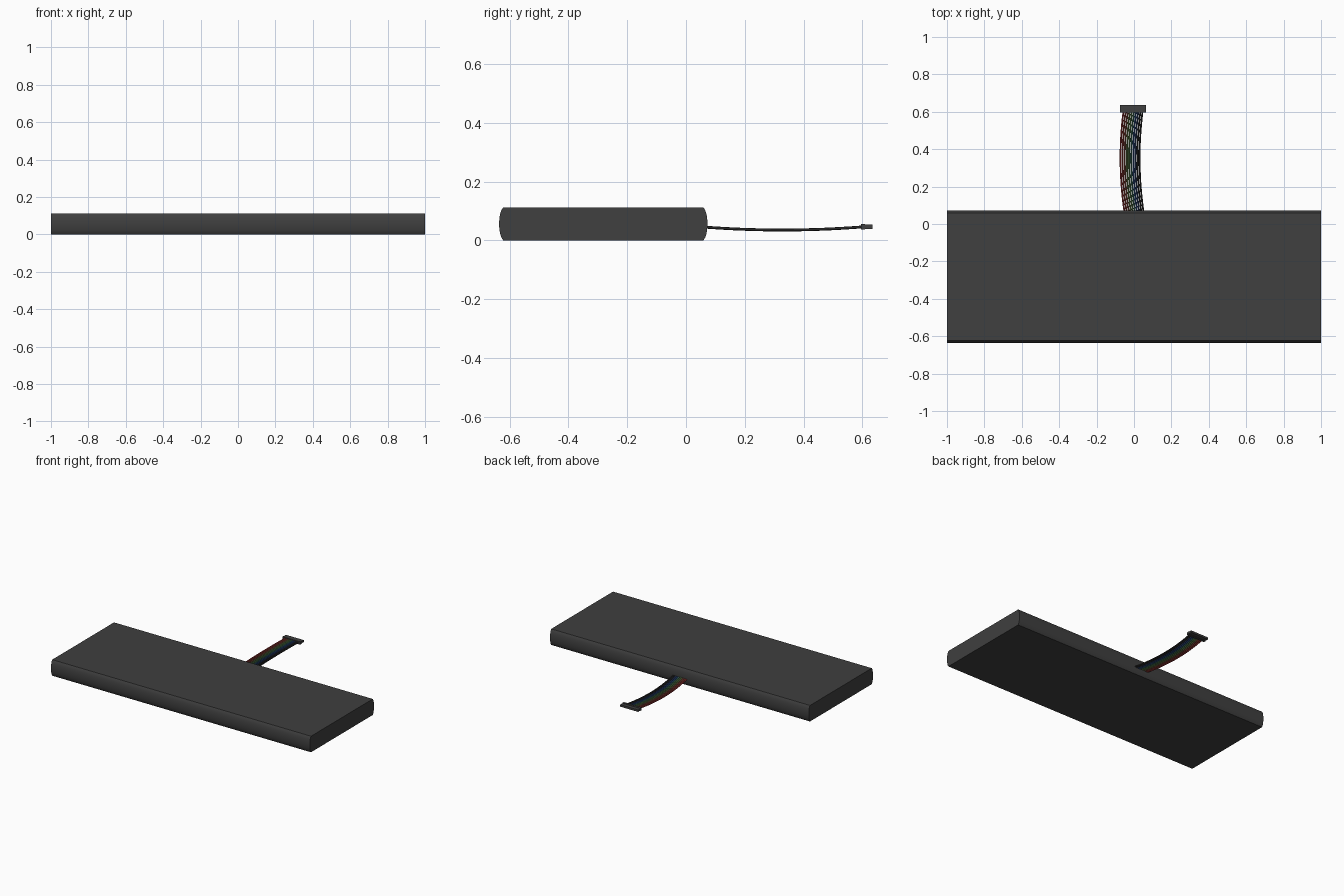
import bpy, bmesh, math

if "Cube" in bpy.data.objects:
    bpy.data.objects.remove(bpy.data.objects["Cube"])


def material(name, rgb):
    m = bpy.data.materials.new(name)
    m.diffuse_color = (*rgb, 1)
    m.use_nodes = True
    m.node_tree.nodes["Principled BSDF"].inputs["Base Color"].default_value = m.diffuse_color
    return m


def add_mesh(name, bm, mat):
    bmesh.ops.recalc_face_normals(bm, faces=bm.faces)
    me = bpy.data.meshes.new(name)
    bm.to_mesh(me)
    bm.free()
    me.materials.append(mat)
    ob = bpy.data.objects.new(name, me)
    bpy.context.collection.objects.link(ob)
    return ob


def smooth(ob, angle=30):
    bpy.ops.object.select_all(action='DESELECT')
    ob.select_set(True)
    bpy.context.view_layer.objects.active = ob
    bpy.ops.object.shade_smooth_by_angle(angle=math.radians(angle))


def box(name, lo, hi, mat):
    bm = bmesh.new()
    bmesh.ops.create_cube(bm, size=1)
    for v in bm.verts:
        v.co = [(a + b) / 2 + c * (b - a) for a, b, c in zip(lo, hi, v.co)]
    return add_mesh(name, bm, mat)


dark = material("dark_grey", (0.05, 0.05, 0.05))

# Battery body: flat slab with bulging long edges, extruded along x
H, Y0, Y1, BULGE, N = 0.112, -0.616, 0.053, 0.02, 12
profile = []
for i in range(N + 1):
    t = -1 + 2 * i / N
    profile.append((Y1 + BULGE * math.sqrt(max(0, 1 - t * t * 0.9)) - BULGE * math.sqrt(0.1),
                    H / 2 * (1 + t)))
profile += [(Y0 + Y1 - y, z) for y, z in reversed(profile)]
shift = BULGE * math.sqrt(0.1)
mid = (Y0 + Y1) / 2
profile = [(y + math.copysign(shift, y - mid), z) for y, z in profile]
bm = bmesh.new()
face = bm.faces.new([bm.verts.new((-1, y, z)) for y, z in profile])
ext = bmesh.ops.extrude_face_region(bm, geom=[face])
for g in ext["geom"]:
    if isinstance(g, bmesh.types.BMVert):
        g.co.x = 1
smooth(add_mesh("battery_body", bm, dark))

# Ribbon of coloured wires, bowed sideways and sagging
colours = [(0.28, 0.03, 0.03), (0.25, 0.04, 0.03), (0.2, 0.06, 0.04),
           (0.1, 0.16, 0.05), (0.08, 0.18, 0.06), (0.04, 0.14, 0.1),
           (0.02, 0.06, 0.2), (0.02, 0.04, 0.12), (0.02, 0.02, 0.02),
           (0.02, 0.02, 0.02)]
R, SIDES, STEPS, PITCH = 0.0048, 8, 16, 0.0113
for k, rgb in enumerate(colours):
    off = (k - (len(colours) - 1) / 2) * PITCH
    bm = bmesh.new()
    rings = []
    for s in range(STEPS + 1):
        t = s / STEPS
        bow = 4 * t * (1 - t)
        x = off + 0.002 - 0.007 * t - 0.0195 * bow
        y = 0.05 + 0.555 * t
        z = 0.046 - 0.011 * bow
        rings.append([bm.verts.new((x + R * math.cos(a), y, z + R * math.sin(a)))
                      for a in (2 * math.pi * j / SIDES for j in range(SIDES))])
    for a, b in zip(rings, rings[1:]):
        for j in range(SIDES):
            n = (j + 1) % SIDES
            bm.faces.new((a[j], a[n], b[n], b[j]))
    bm.faces.new(rings[0])
    bm.faces.new(rings[-1])
    smooth(add_mesh(f"wire_{k + 1}", bm, material(f"wire_colour_{k + 1}", rgb)), 60)

# Plug at the end of the ribbon: thin housing with a thicker collar
box("plug_housing", (-0.074, 0.605, 0.039), (0.064, 0.635, 0.053), dark)
box("plug_collar", (-0.074, 0.595, 0.036), (0.064, 0.610, 0.056), dark)
